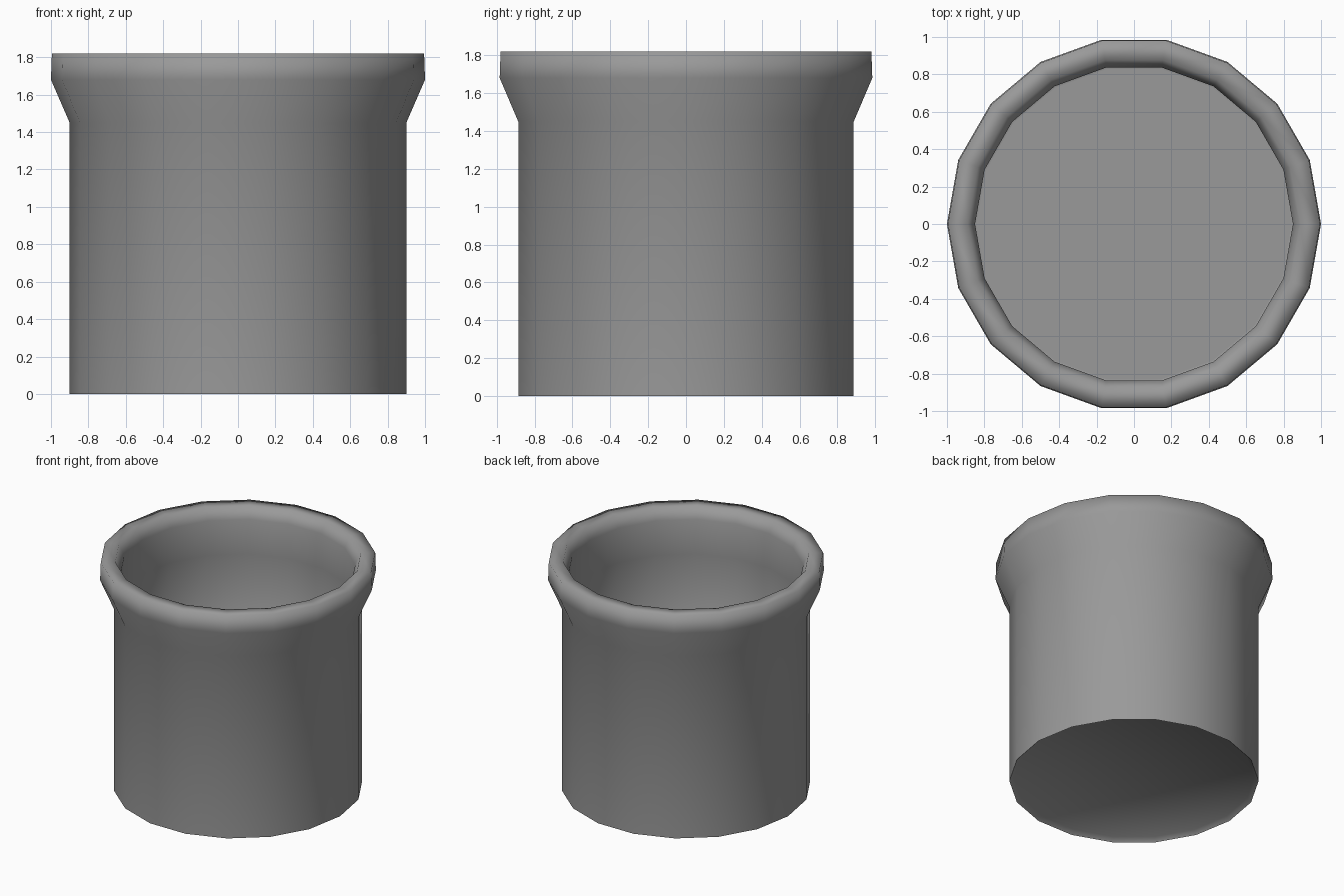
import bpy, bmesh, math

if "Cube" in bpy.data.objects:
    bpy.data.objects.remove(bpy.data.objects["Cube"])

SIDES = 18


def lathe(name, profile, sharp_angle, grey):
    """Spin an (r, z) profile around z; points with r = 0 become poles."""
    bm = bmesh.new()
    rings = []
    for r, z in profile:
        if r == 0:
            rings.append([bm.verts.new((0, 0, z))] * SIDES)
        else:
            rings.append([bm.verts.new((r * math.cos(math.tau * i / SIDES),
                                        r * math.sin(math.tau * i / SIDES), z))
                          for i in range(SIDES)])
    for low, high in zip(rings, rings[1:]):
        for i in range(SIDES):
            j = (i + 1) % SIDES
            corners = list(dict.fromkeys((low[i], low[j], high[j], high[i])))
            bm.faces.new(corners)
    bmesh.ops.recalc_face_normals(bm, faces=bm.faces)
    mesh = bpy.data.meshes.new(name)
    bm.to_mesh(mesh)
    bm.free()
    material = bpy.data.materials.new("dark_grey")
    material.diffuse_color = (grey, grey, grey, 1)
    material.use_nodes = True
    material.node_tree.nodes["Principled BSDF"].inputs["Base Color"].default_value = material.diffuse_color
    mesh.materials.append(material)
    obj = bpy.data.objects.new(name, mesh)
    bpy.context.collection.objects.link(obj)
    bpy.ops.object.select_all(action='DESELECT')
    obj.select_set(True)
    bpy.context.view_layer.objects.active = obj
    bpy.ops.object.shade_smooth_by_angle(angle=math.radians(sharp_angle))
    return obj


# Hollow pot: underside, straight wall, flared rounded rim, inner wall, floor
lathe("pot", [
    (0, 0.03), (0.87, 0.03), (0.90, 0.0),
    (0.90, 1.45), (1.0, 1.68), (0.995, 1.82),
    (0.89, 1.82), (0.85, 1.73), (0.86, 1.45),
    (0.87, 0.06), (0.84, 0.06), (0, 0.06),
], 100, 0.32)
